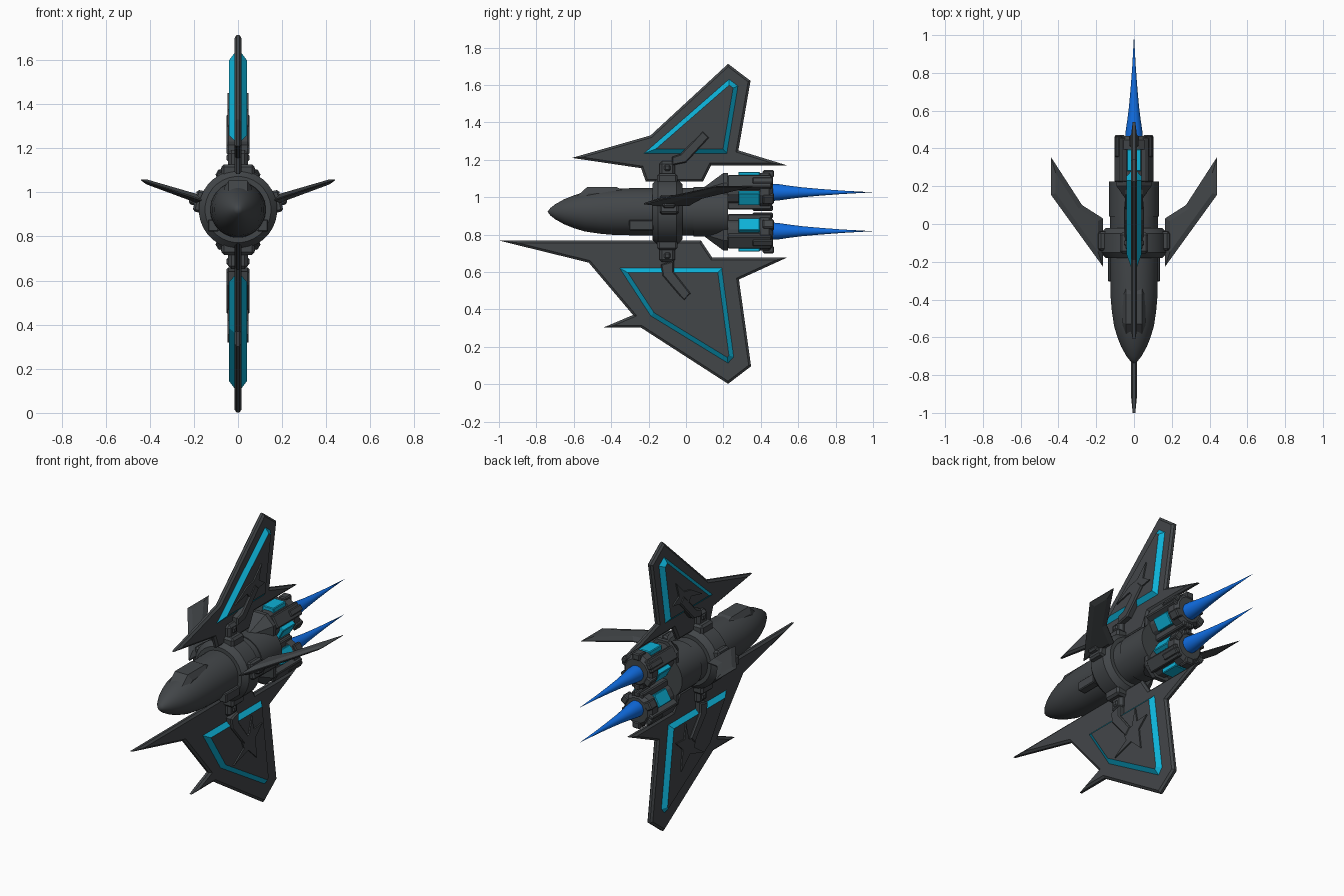
import bpy, bmesh, math
from mathutils import Vector, Matrix

if "Cube" in bpy.data.objects:
    bpy.data.objects.remove(bpy.data.objects["Cube"])


def material(name, rgb):
    m = bpy.data.materials.new(name)
    m.diffuse_color = (*rgb, 1)
    m.use_nodes = True
    m.node_tree.nodes["Principled BSDF"].inputs["Base Color"].default_value = m.diffuse_color
    return m


GREY = material("dark_grey", (0.055, 0.061, 0.066))
CYAN = material("cyan", (0.004, 0.44, 0.68))
BLUE = material("flame_blue", (0.005, 0.15, 0.75))
CZ = 0.922  # height of the fuselage axis


def finish(name, bm, mats, smooth=False):
    bmesh.ops.recalc_face_normals(bm, faces=bm.faces)
    me = bpy.data.meshes.new(name)
    bm.to_mesh(me)
    bm.free()
    for m in mats:
        me.materials.append(m)
    ob = bpy.data.objects.new(name, me)
    bpy.context.collection.objects.link(ob)
    if smooth:
        bpy.ops.object.select_all(action='DESELECT')
        ob.select_set(True)
        bpy.context.view_layer.objects.active = ob
        bpy.ops.object.shade_smooth_by_angle(angle=math.radians(30))
    return ob


def inset(pts, d):
    """Mitred inward offset of a counter-clockwise outline."""
    out = []
    for i, p in enumerate(pts):
        a = (p - pts[i - 1]).normalized()
        b = (pts[(i + 1) % len(pts)] - p).normalized()
        na, nb = Vector((-a.y, a.x)), Vector((-b.y, b.x))
        out.append(p + (na + nb) * (d / (1 + na.dot(nb))))
    return out


def slab(name, outline, levels, mats=(GREY,), place=lambda h, u, v: (h, u, v)):
    """Stack of inset outlines; sloped sides take the second material."""
    pts = [Vector(p) for p in outline]
    area = sum(pts[i - 1].cross(pts[i]) for i in range(len(pts)))
    if area < 0:
        pts.reverse()
    bm = bmesh.new()
    rings = [[bm.verts.new(place(h, *p)) for p in inset(pts, d)] for h, d in levels]
    bm.faces.new(rings[0])
    bm.faces.new(rings[-1])
    for r, q in zip(rings, rings[1:]):
        for i in range(len(r)):
            f = bm.faces.new((r[i - 1], r[i], q[i], q[i - 1]))
            f.material_index = len(mats) - 1
    return finish(name, bm, mats)


def plate(h_flat, h_edge, d):
    return [(-h_flat, d), (-h_edge, 0), (h_edge, 0), (h_flat, d)]


def lathe(name, profile, z, segs, mat=GREY, smooth=True):
    """Solid of revolution about the y direction; profile is (y, radius)."""
    bm = bmesh.new()
    rings = []
    for y, r in profile:
        rings.append([bm.verts.new((r * math.cos(t), y, z + r * math.sin(t)))
                      for t in [2 * math.pi * (i + .5) / segs for i in range(segs)]])
    for a, b in zip(rings, rings[1:]):
        for i in range(segs):
            bm.faces.new((a[i - 1], a[i], b[i], b[i - 1]))
    bm.faces.new(rings[0])
    bm.faces.new(rings[-1])
    bmesh.ops.remove_doubles(bm, verts=bm.verts, dist=0.0004)
    return finish(name, bm, [mat], smooth)


def box(name, size, center, angle=0, mat=GREY, origin=(0, 0, 0), bevel=0.0):
    """Box turned about y by angle around origin; local x is the radial direction."""
    bm = bmesh.new()
    bmesh.ops.create_cube(bm, size=1)
    bmesh.ops.scale(bm, vec=size, verts=bm.verts)
    if bevel:
        bmesh.ops.bevel(bm, geom=bm.edges[:], offset=bevel, segments=1, affect='EDGES')
    m = Matrix.Translation(origin) @ Matrix.Rotation(-angle, 4, 'Y') @ Matrix.Translation(center)
    bm.transform(m)
    return finish(name, bm, [mat])


# Fuselage, collar and canopy
lathe("fuselage", [(-.74, .0), (-.725, .02), (-.70, .04), (-.65, .068), (-.6, .088), (-.54, .106),
                   (-.46, .118), (-.38, .125), (-.2, .128), (.225, .128)], CZ, 32)
lathe("collar", [(-.18, .125), (-.18, .15), (-.15, .178), (-.05, .178), (-.02, .15), (-.02, .125)], CZ, 32)
lathe("rear_band", [(.04, .12), (.04, .133), (.225, .133), (.225, .12)], CZ, 32)
slab("canopy", [(-.62, .972), (-.53, 1.053), (-.37, 1.053), (-.33, 1.035), (-.33, .9), (-.6, .9)],
     plate(.062, .042, .03))

# Upper and lower fins with raised, cyan-edged panels
FINS = {
    "upper": dict(
        fin=[(-.61, 1.21), (-.19, 1.33), (.225, 1.713), (.345, 1.622), (.28, 1.25), (.54, 1.17),
             (.134, 1.17), (.09, 1.083), (-.215, 1.083), (-.24, 1.155)],
        panel=[(-.23, 1.232), (.22, 1.232), (.28, 1.595), (.23, 1.633)],
        star=[(.155, 1.45), (.13, 1.365), (.185, 1.33), (.105, 1.315), (.05, 1.28), (.02, 1.325),
              (-.09, 1.30), (.02, 1.365), (.08, 1.375)],
        strut=[(-.075, 1.17), (0, 1.185), (.125, 1.32), (.09, 1.355), (-.03, 1.23), (-.075, 1.215)]),
    "lower": dict(
        fin=[(-1, .768), (.08, .768), (.14, .677), (.54, .677), (.283, .56), (.348, .096), (.225, .002),
             (-.24, .302), (-.444, .302), (-.283, .37), (-.52, .65)],
        panel=[(-.358, .622), (.193, .622), (.257, .145), (.225, .11), (-.19, .364)],
        star=[(.065, .585), (.08, .5), (.16, .505), (.095, .445), (.11, .32), (.03, .395),
              (-.105, .355), (-.01, .42), (-.03, .47), (.04, .487)],
        strut=[(-.135, .64), (-.125, .58), (-.01, .445), (.025, .485), (-.065, .6), (-.065, .66)]),
}
for key, f in FINS.items():
    slab(key + "_fin", f["fin"], plate(.017, .007, .012))
    slab(key + "_fin_panel", f["panel"], plate(.04, .015, .026), (GREY, CYAN))
    slab(key + "_fin_strut", f["strut"], plate(.052, .044, .006))
    for s in (-1, 1):
        slab(key + "_fin_star", f["star"], [(s * .039, 0), (s * .048, 0)])

# Hinges joining each fin to the collar
for s, key in ((1, "upper"), (-1, "lower")):
    box(key + "_hinge_base", (.06, .11, .15), (.175, -.1, 0), s * math.pi / 2, origin=(0, 0, CZ), bevel=.012)
    box(key + "_hinge_block", (.09, .085, .09), (.225, -.1, 0), s * math.pi / 2, origin=(0, 0, CZ), bevel=.015)
    box(key + "_hinge_pin", (.035, .035, .105), (.235, -.1, 0), s * math.pi / 2, origin=(0, 0, CZ), bevel=.008)

# Swept side wings, their mounts and the small side pods
WING = [(.165, -.225), (.165, .03), (.275, .10), (.44, .355), (.44, .155)]
for s, side in ((1, "right"), (-1, "left")):
    slab(side + "_wing", WING, plate(.02, .003, .025),
         place=lambda h, u, v: (s * u, v, .965 + .33 * (u - .165) + h * (1.4 - 2 * u)))
    a = math.radians(12)
    a = a if s > 0 else math.pi - a
    box(side + "_wing_mount", (.06, .1, .1), (.17, -.09, 0), a, origin=(0, 0, CZ), bevel=.01)
    box(side + "_wing_joint", (.06, .07, .045), (.195, -.09, 0), a, origin=(0, 0, CZ), bevel=.01)
    box(side + "_pod", (.05, .13, .055), (s * .112, -.24, .85), bevel=.005)

# Twin engines: three cyan panels and three ribs each, with flames
for s, key in ((1, "upper"), (-1, "lower")):
    z = CZ + s * .115
    o = (0, 0, z)
    lathe(key + "_engine_fairing", [(.1, .02), (.2, .1), (.225, .1)], z, 8, smooth=False)
    lathe(key + "_engine_core", [(.22, .08), (.45, .08)], z, 12, smooth=False)
    lathe(key + "_nozzle_ring", [(.395, .07), (.395, .096), (.445, .096), (.465, .075), (.465, .05)],
          z, 12, smooth=False)
    for k in range(3):
        a = s * (math.pi / 2 + k * math.tau / 3)
        box(key + "_engine_light", (.03, .115, .075), (.083, .337, 0), a, CYAN, o, .004)
        box(key + "_engine_cap", (.04, .06, .05), (.087, .44, 0), a, GREY, o, .006)
        box(key + "_engine_rib", (.045, .235, .075), (.08, .34, 0), a + math.pi / 3, GREY, o, .006)
        box(key + "_engine_latch", (.03, .11, .035), (.095, .41, 0), a + math.pi / 3, GREY, o, .005)
    zf = CZ + s * .104
    lathe(key + "_flame", [(.45, .047), (.49, .045), (.55, .036), (.62, .027), (.72, .018),
                           (.84, .009), (1.0, 0)], zf, 20, BLUE)
